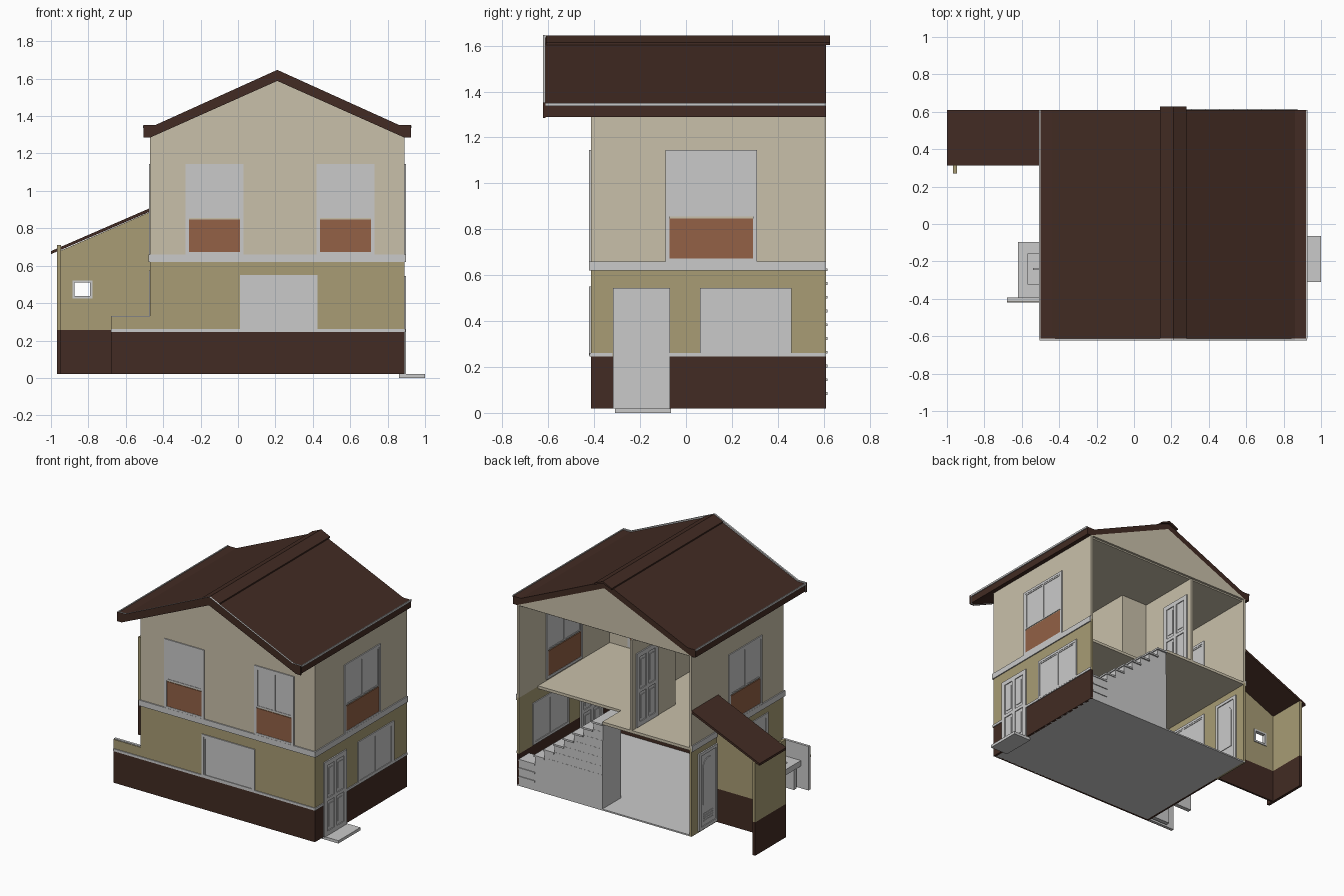
import bpy, bmesh, math
from mathutils import Matrix, Vector

if "Cube" in bpy.data.objects:
    bpy.data.objects.remove(bpy.data.objects["Cube"])


def material(name, r, g, b):
    m = bpy.data.materials.new(name)
    lin = lambda c: (c / 255 / 12.92) if c < 11 else ((c / 255 + 0.055) / 1.055) ** 2.4
    m.diffuse_color = (lin(r), lin(g), lin(b), 1)
    m.use_nodes = True
    m.node_tree.nodes["Principled BSDF"].inputs["Base Color"].default_value = m.diffuse_color
    return m


BROWN = material("dark_brown", 66, 43, 35)
OLIVE = material("olive", 168, 156, 117)
BEIGE = material("beige", 201, 192, 170)
GREY = material("light_grey", 202, 202, 202)
TERRA = material("terracotta", 147, 97, 70)


def finish(name, bm, *mats):
    bmesh.ops.recalc_face_normals(bm, faces=bm.faces)
    me = bpy.data.meshes.new(name)
    bm.to_mesh(me)
    bm.free()
    for m in mats:
        me.materials.append(m)
    ob = bpy.data.objects.new(name, me)
    bpy.context.collection.objects.link(ob)
    return ob


def boxes(name, mat, *items):
    """One object from boxes given as (x0, x1, y0, y1, z0, z1)."""
    bm = bmesh.new()
    for x0, x1, y0, y1, z0, z1 in items:
        mid = Vector((x0 + x1, y0 + y1, z0 + z1)) / 2
        bmesh.ops.create_cube(bm, size=1, matrix=Matrix.Translation(mid)
                              @ Matrix.Diagonal((x1 - x0, y1 - y0, z1 - z0, 1)))
    return finish(name, bm, mat)


def prism(name, pts, d0, d1, *mats, axis='y'):
    """Outline in the (x, z) or (y, z) plane, extruded from d0 to d1."""
    bm = bmesh.new()
    co = lambda p, d: (p[0], d, p[1]) if axis == 'y' else (d, p[0], p[1])
    f = bm.faces.new([bm.verts.new(co(p, d0)) for p in pts])
    ext = bmesh.ops.extrude_face_region(bm, geom=[f])
    off = (0, d1 - d0, 0) if axis == 'y' else (d1 - d0, 0, 0)
    bmesh.ops.translate(bm, vec=off, verts=[v for v in ext['geom'] if isinstance(v, bmesh.types.BMVert)])
    return finish(name, bm, *mats)


def slab(axis, d0, d1, a0, a1, b0, b1):
    """Box whose thickness runs along the given axis."""
    return {'x': (d0, d1, a0, a1, b0, b1), 'y': (a0, a1, d0, d1, b0, b1),
            'z': (a0, a1, b0, b1, d0, d1)}[axis]


def ring(axis, d0, d1, a0, a1, b0, b1, w):
    """Four boxes that make a rectangular frame of width w."""
    return [slab(axis, d0, d1, a0, a0 + w, b0, b1), slab(axis, d0, d1, a1 - w, a1, b0, b1),
            slab(axis, d0, d1, a0 + w, a1 - w, b0, b0 + w), slab(axis, d0, d1, a0 + w, a1 - w, b1 - w, b1)]


L, R, F, B = -0.47, 0.89, -0.415, 0.61      # house walls
T = 0.016                                   # wall thickness
PEAK, EAVE = 1.59, 1.29


def window(name, axis, p, a0, a1, z0, z1, sill=None, mullion=True):
    """p = middle of wall; pane and frame show on both sides."""
    h = T / 2
    parts = ring(axis, p - h - .007, p + h + .007, a0, a1, z0, z1, .018)
    g0 = sill or z0
    parts.append(slab(axis, p - h - .002, p + h + .002, a0 + .01, a1 - .01, g0, z1 - .01))
    parts += ring(axis, p - h - .005, p + h + .005, a0 + .018, a1 - .018, g0, z1 - .018, .01)
    if mullion:
        m = (a0 + a1) / 2
        parts.append(slab(axis, p - h - .005, p + h + .005, m - .008, m + .008, g0, z1 - .01))
    boxes(name, GREY, *parts)
    if sill:
        boxes(name + "_panel", TERRA, slab(axis, p - h - .004, p + h + .004, a0 + .018, a1 - .018, z0, sill - .008))


def door(name, p, y0, y1, z0, z1):
    """Four-panel door in a wall facing x."""
    h = T / 2
    parts = [slab('x', p - h - .003, p + h + .003, y0, y1, z0, z1)]
    w, m, zm = .045, (y0 + y1) / 2, z0 + (z1 - z0) * .48
    e0, e1 = p - h - .009, p + h + .009
    parts += ring('x', e0, e1, y0, y1, z0, z1, w * .7)
    parts += [slab('x', e0, e1, m - .014, m + .014, z0, z1),
              slab('x', e0, e1, y0, y1, zm - .012, zm + .012)]
    for c in (m - .052, m + .052):
        for za, zb in ((z0 + .055, zm - .035), (zm + .035, z1 - .055)):
            parts.append(slab('x', p - h - .007, p + h + .007, c - .023, c + .023, za, zb))
    boxes(name, GREY, *parts)


# Outer walls, banded by height
for label, mat, z0, z1 in (("base", BROWN, .02, .245), ("lower", OLIVE, .245, .64), ("upper", BEIGE, .64, EAVE)):
    boxes("front_wall_" + label, mat, (L, R, F, F + T, z0, z1))
    boxes("right_wall_" + label, mat, (R - T, R, F + T, B, z0, z1))
    if label == "base":
        boxes("left_wall_base", BROWN, (L, L + T, F + T, .32, z0, z1))
        boxes("left_wall_base_inside_shed", OLIVE, (L, L + T, .32, B, z0, z1))
    else:
        boxes("left_wall_" + label, mat, (L, L + T, F + T, B, z0, z1))

# Gables; the back of the house is open below its gable
tri = [(L, EAVE), (R, EAVE), (.21, PEAK)]
prism("front_gable", tri, F, F + T, BEIGE)
prism("back_gable", tri, B - T, B, BEIGE)

# Floors and ceiling, with the stairwell left open
boxes("ground_floor", GREY, (L + .002, R - .002, F + .002, B, .02, .03))
boxes("upper_floor", BEIGE, (L + T, R - T, F + T, .4, .625, .645), (L + T, .225, .4, B, .625, .645))
boxes("ceiling", BEIGE, (L + T, R - T, F + T, B - T, 1.28, 1.295))

# Upstairs partitions
boxes("partition", BEIGE, (-.008, .008, .13, B, .645, 1.28), (0, .21, .122, .138, .645, 1.28),
      (.202, .218, F + T, .138, .645, 1.28))
door("bedroom_door", 0, .33, .57, .65, 1.17)

# Trim bands
boxes("floor_band", GREY, (L - .008, R + .008, F - .008, F, .62, .66),
      (R, R + .008, F, B, .62, .66), (L - .008, L, F, B, .62, .66))
boxes("base_band", GREY, (-.68, R + .006, F - .006, F, .245, .262), (R, R + .006, F, -.32, .245, .262),
      (R, R + .006, -.07, B, .245, .262))

# Windows
fm, rm, lm = F + T / 2, R - T / 2, L + T / 2
window("front_window_left", 'y', fm, -.28, .03, .655, 1.145, .855, False)
window("front_window_right", 'y', fm, .42, .73, .655, 1.145, .855)
window("front_window_ground", 'y', fm, .01, .425, .25, .55, None, False)
window("right_window_upper", 'x', rm, -.09, .31, .655, 1.145, .855)
window("right_window_ground", 'x', rm, .06, .46, .25, .545)
window("left_window_upper", 'x', lm, -.17, .2, .655, 1.145, .855)
window("left_window_ground", 'x', lm, -.24, .2, .3, .575)

# Front door and step
door("entrance_door", rm, -.318, -.07, .02, .545)
boxes("door_step", GREY, (.86, 1, -.31, -.065, 0, .02))

# Back door with arched panel and vent
boxes("back_door", GREY, (L - .004, L + T + .004, .325, .535, .03, .575),
      *ring('x', L - .01, L + T + .01, .325, .535, .03, .575, .022),
      *[(L - .008, L, .38, .48, z, z + .008) for z in (.08, .096, .112, .128)])
arch = [(.37, .2), (.49, .2)] + [(.43 + .06 * math.cos(a), .46 + .06 * math.sin(a))
                                 for a in [math.pi * i / 8 for i in range(9)]]
prism("back_door_arch", arch, L - .008, L + T + .008, GREY, axis='x')

# Staircase: lower steps stacked by the wall, then a straight flight
steps = [(.75, R - T, .4 + i * .05, B, .03, .09 + i * .06) for i in range(3)]
run = (.75 - .225) / 7
for i in range(7):
    x1 = .75 - i * run
    steps.append((.225, x1, .4, B - .001 * i, .27 + (i - 1) * .06 if i else .03, .27 + i * .06))
lips = [(.75, R - T, B - .01, B + .006, z - .012, z) for z in (.09, .15, .21)]
lips += [(.75 - (i + 1) * run, .757 - i * run, .4, B + .006, .258 + i * .06, .27 + i * .06) for i in range(7)]
boxes("staircase", GREY, *steps)
boxes("stair_treads", GREY, *lips)

# Main roof with eave boxes
roof = [(-.5, 1.29), (-.5, 1.345), (-.44, 1.345), (.21, 1.635), (.86, 1.345), (.92, 1.345),
        (.92, 1.29), (.89, 1.29), (.21, 1.59), (-.47, 1.29)]
prism("roof", roof, -.612, B, BROWN)

# Front verge board: brown face, grey elsewhere
board = [(-.505, 1.285), (-.505, 1.352), (-.442, 1.352), (.21, 1.647), (.862, 1.352), (.925, 1.352),
         (.925, 1.285), (.89, 1.285), (.21, 1.588), (-.47, 1.285)]
verge = prism("verge_board", board, -.624, -.612, GREY, BROWN)
for f in verge.data.polygons:
    if f.normal.y < -.9 or f.normal.z < -.3 or f.center.z < 1.33:
        f.material_index = 1

# Thin eave edging and ridge cap
boxes("eave_edging", GREY, (-.507, -.5, -.612, B, 1.337, 1.35), (.92, .927, -.612, B, 1.337, 1.35))
prism("ridge_cap", [(.14, 1.603), (.14, 1.613), (.21, 1.645), (.28, 1.613), (.28, 1.603), (.21, 1.63)],
      -.611, .627, BROWN)

# Side shed: front wall around a small opening, side wall, lean-to roof
top = lambda x: .888 + (x + .47) * .434
SX, S0, S1 = -.967, .318, .332
boxes("shed_base", BROWN, (SX, L, S0, S1, .02, .255), (SX, SX + .02, .27, B, .02, .255))
boxes("shed_front_wall", OLIVE, (SX, L, S0, S1, .255, .435), (SX, -.875, S0, S1, .435, .51),
      (-.79, L, S0, S1, .435, .51))
prism("shed_front_wall_top", [(SX, .51), (L, .51), (L, top(L)), (SX, top(SX))], S0, S1, OLIVE)
boxes("shed_side_wall", OLIVE, (SX, SX + .02, .315, B, .255, .68), (SX, SX + .02, .27, .315, .255, .71))
boxes("shed_window_frame", GREY, *ring('y', S0 - .006, S1 + .006, -.886, -.777, .425, .522, .013))
prism("shed_roof", [(-1, .662), (-1, .678), (L, .908), (L, .89)], .312, B, BROWN)

# Low garden wall with coloured front face
boxes("garden_wall", GREY, (-.68, L, F + .004, F + .022, .02, .33))
boxes("garden_wall_base", BROWN, (-.68, L, F, F + .004, .02, .245))
boxes("garden_wall_face", OLIVE, (-.68, L, F, F + .004, .245, .325))

# Outdoor sink
boxes("sink", GREY, *[slab('z', .175, .215, -.62, -.57, -.393, -.095), slab('z', .175, .215, -.5, L, -.393, -.095),
                      slab('z', .175, .215, -.57, -.5, -.393, -.32), slab('z', .175, .215, -.57, -.5, -.16, -.095),
                      slab('z', .165, .178, -.58, -.49, -.33, -.15)],
      (-.6, L, -.375, -.345, .02, .175), (-.6, L, -.145, -.115, .02, .175))
boxes("sink_tap", GREY, (-.54, L, -.246, -.234, .25, .262), (-.54, -.528, -.246, -.234, .235, .25))
